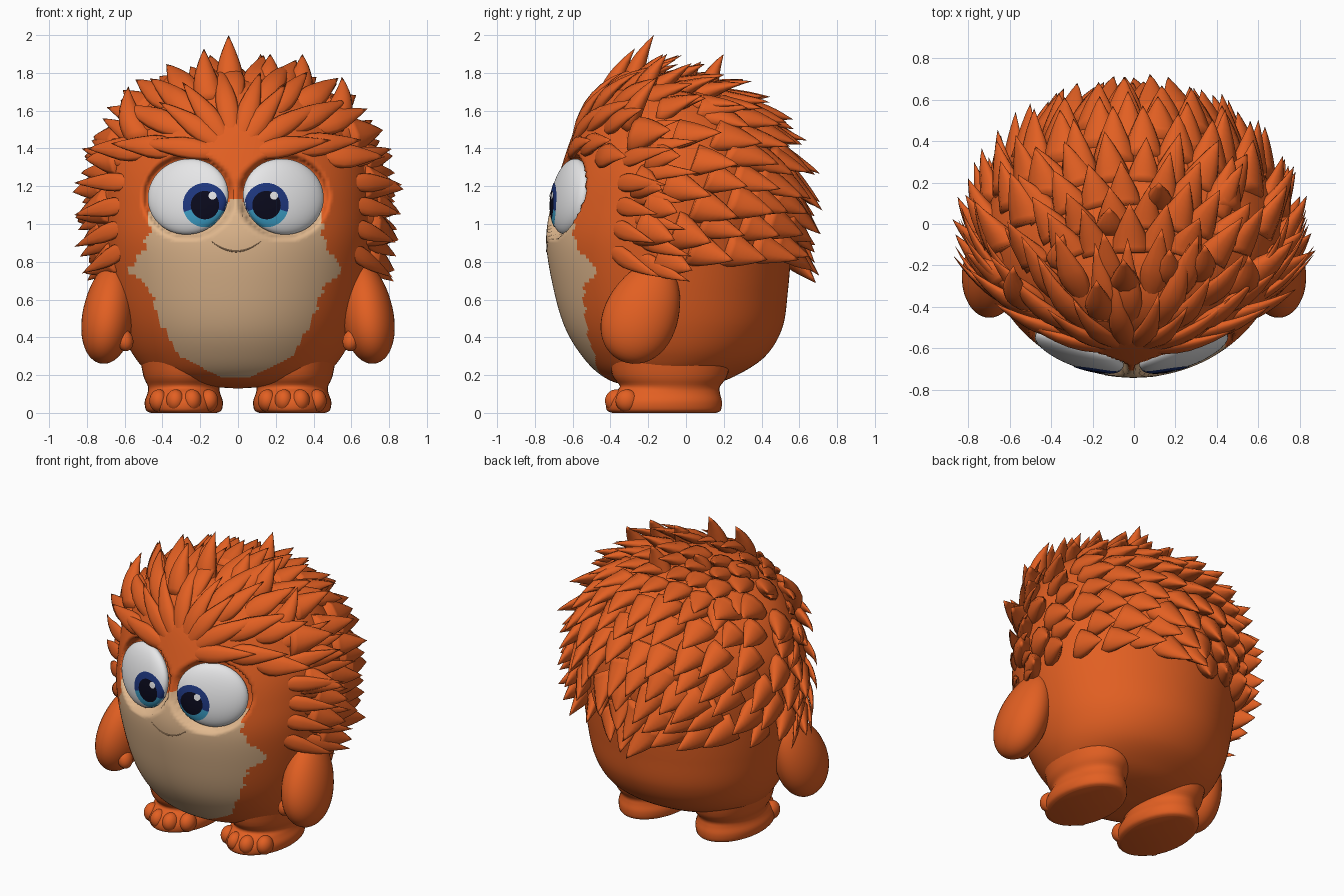
import bpy, bmesh, math, random
from math import sin, cos, pi, radians
from mathutils import Vector, Matrix
from mathutils.bvhtree import BVHTree

random.seed(4)
cube = bpy.data.objects.get("Cube")
if cube:
    bpy.data.objects.remove(cube)


def material(name, rgb):
    m = bpy.data.materials.new(name)
    m.use_nodes = True
    m.diffuse_color = (*rgb, 1)
    m.node_tree.nodes["Principled BSDF"].inputs["Base Color"].default_value = (*rgb, 1)
    return m


ORANGE = material("orange fur", (0.76, 0.115, 0.016))
TAN = material("tan belly", (0.75, 0.48, 0.27))
CREASE = material("mouth brown", (0.5, 0.3, 0.16))
WHITE = material("eye white", (0.85, 0.85, 0.86))
NAVY = material("iris navy", (0.013, 0.038, 0.21))
SKY = material("iris light blue", (0.045, 0.35, 0.58))
BLACK = material("pupil black", (0.003, 0.003, 0.012))


def finish(name, bm, mats, closed=True):
    """Turn a bmesh into a smooth-shaded object."""
    if closed:
        bmesh.ops.recalc_face_normals(bm, faces=bm.faces[:])
    for f in bm.faces:
        f.smooth = True
    me = bpy.data.meshes.new(name)
    bm.to_mesh(me)
    for m in mats:
        me.materials.append(m)
    ob = bpy.data.objects.new(name, me)
    bpy.context.collection.objects.link(ob)


def catmull(rows, steps):
    """Smoothly resample a list of profile rows."""
    out = []
    for i in range(len(rows) - 1):
        a, b, c, d = (Vector(rows[min(max(i + k, 0), len(rows) - 1)]) for k in (-1, 0, 1, 2))
        for s in range(steps):
            t = s / steps
            out.append(b + (c - a) * t / 2 + (a - b * 2.5 + c * 2 - d / 2) * t * t
                       + ((b - c) * 1.5 + (d - a) / 2) * t ** 3)
    return out + [Vector(rows[-1])]


def loft(rows, cols, steps, cx=0.0):
    """Closed body of elliptic rings; each row is height, half width, front, back."""
    bm = bmesh.new()
    rings = []
    for z, rx, front, back in catmull(rows, steps):
        mid, ry = (front + back) / 2, (back - front) / 2
        rings.append([bm.verts.new((cx + rx * sin(2 * pi * k / cols), mid - ry * cos(2 * pi * k / cols), z))
                      for k in range(cols)])
    for lo, hi in zip(rings, rings[1:]):
        for k in range(cols):
            n = (k + 1) % cols
            bm.faces.new((lo[k], lo[n], hi[n], hi[k]))
    bm.faces.new(rings[0])
    bm.faces.new(rings[-1])
    bmesh.ops.recalc_face_normals(bm, faces=bm.faces[:])
    return bm


def ellipsoid(bm, pos, scale, rx=0, ry=0, rz=0, taper=0.0):
    rot = Matrix.Rotation(radians(rz), 4, "Z") @ Matrix.Rotation(radians(ry), 4, "Y") @ Matrix.Rotation(radians(rx), 4, "X")
    matrix = Matrix.Translation(pos) @ rot @ Matrix.Diagonal((*scale, 1))
    for v in bmesh.ops.create_uvsphere(bm, u_segments=40, v_segments=24, radius=1)["verts"]:
        k = 1 - taper * v.co.z
        v.co = matrix @ Vector((v.co.x * k, v.co.y * k, v.co.z))


# Body with eye sockets and a tan belly patch
bm = loft([(0.13, 0.02, -0.1, -0.06), (0.15, 0.28, -0.33, 0.13), (0.2, 0.45, -0.45, 0.27),
           (0.3, 0.55, -0.55, 0.42), (0.45, 0.62, -0.64, 0.51), (0.65, 0.67, -0.7, 0.54),
           (0.9, 0.71, -0.74, 0.56), (1.1, 0.72, -0.715, 0.57), (1.3, 0.7, -0.66, 0.53),
           (1.5, 0.61, -0.59, 0.43), (1.62, 0.5, -0.52, 0.32), (1.7, 0.38, -0.44, 0.19),
           (1.75, 0.22, -0.34, 0.03), (1.77, 0.02, -0.2, -0.17)], 200, 12)
for v in bm.verts:
    for s in (1, -1):
        q = math.hypot((v.co.x + 0.012 - s * 0.252) / 0.215, (v.co.z - 1.145) / 0.2)
        if v.co.y < -0.3 and q < 1.12:
            v.co.y += 0.075 * min(1, (1.12 - q) / 0.1)
bm.normal_update()
bvh = BVHTree.FromBMesh(bm)
outline = [(0.19, 0.08), (0.3, 0.3), (0.5, 0.41), (0.66, 0.46), (0.76, 0.57), (0.84, 0.5),
           (0.95, 0.46), (1.06, 0.46), (1.08, 0.08), (1.13, 0.02)]
for f in bm.faces:
    p = f.calc_center_median()
    if p.y > -0.2:
        continue
    for (z0, w0), (z1, w1) in zip(outline, outline[1:]):
        if z0 <= p.z < z1:
            w = w0 + (w1 - w0) * (p.z - z0) / (z1 - z0)
            w += 0.012 * sin(p.z * 70 + (p.x > 0)) if 0.4 < p.z < 1 else 0
            f.material_index = int(abs(p.x + 0.012) < w)
finish("body", bm, [ORANGE, TAN])

# Smile
curve = bpy.data.curves.new("smile", "CURVE")
curve.dimensions = "3D"
curve.bevel_depth = 0.005
line = curve.splines.new("POLY")
line.points.add(16)
for k, pt in enumerate(line.points):
    x = -0.13 + 0.26 * k / 16
    hit = bvh.ray_cast(Vector((x - 0.01, -2, 0.855 + 3.1 * x * x)), Vector((0, 1, 0)))[0]
    pt.co = (*hit, 1)
    pt.radius = 1 - 0.7 * abs(k - 8) / 8
curve.materials.append(CREASE)
bpy.context.collection.objects.link(bpy.data.objects.new("smile", curve))


def drape(name, surface, cx, cz, radius, lift, mats, rule):
    """Round plate laid on a surface from the front."""
    bm = bmesh.new()
    segs, rings = 40, 14

    def vert(r, a):
        o = Vector((cx + r * cos(a), -2, cz + r * sin(a)))
        hit = surface.ray_cast(o, Vector((0, 1, 0)))[0]
        if hit is None:
            hit = surface.find_nearest(Vector((o.x, -0.68, o.z)))[0]
        return bm.verts.new(hit - Vector((0, lift, 0)))
    grid = [[vert(radius * (k + 0.02) / rings, 2 * pi * j / segs) for j in range(segs)] for k in range(rings + 1)]
    bm.faces.new(grid[0])
    for a, b in zip(grid, grid[1:]):
        for j in range(segs):
            n = (j + 1) % segs
            bm.faces.new((a[j], b[j], b[n], a[n]))
    bm.normal_update()
    for f in bm.faces:
        p = f.calc_center_median()
        f.material_index = rule(math.hypot(p.x - cx, p.z - cz), p.z - cz)
        if f.normal.y > 0:
            f.normal_flip()
    finish(name, bm, mats, closed=False)


def iris_rule(r, dz):
    return 2 if r < 0.072 else int(dz < -0.03)


for s, side in ((1, "left"), (-1, "right")):
    # Eyes
    bm = bmesh.new()
    ellipsoid(bm, (s * 0.252 - 0.012, -0.612, 1.145), (0.226, 0.072, 0.203), rx=-9, rz=20 * s)
    eye = BVHTree.FromBMesh(bm)
    finish(side + "_eye", bm, [WHITE])
    ix = s * 0.163 - 0.012
    drape(side + "_iris", eye, ix, 1.1, 0.117, 0.004, [NAVY, SKY, BLACK], iris_rule)
    drape(side + "_eye_glint", eye, ix + 0.04, 1.15, 0.021, 0.008, [WHITE], lambda r, dz: 0)

    # Arms with thumbs
    bm = bmesh.new()
    ellipsoid(bm, (s * 0.685, -0.23, 0.535), (0.135, 0.195, 0.285), rx=-22, ry=-8 * s, taper=0.15)
    ellipsoid(bm, (s * 0.6, -0.345, 0.385), (0.045, 0.05, 0.06), rx=-20, ry=15 * s)
    finish(side + "_arm", bm, [ORANGE])

    # Legs, feet and toes
    bm = loft([(0, 0.175, -0.39, 0.16), (0.015, 0.2, -0.42, 0.185), (0.06, 0.207, -0.42, 0.19),
               (0.105, 0.192, -0.39, 0.18), (0.14, 0.19, -0.35, 0.18), (0.2, 0.215, -0.39, 0.22),
               (0.34, 0.24, -0.42, 0.25)], 40, 4, s * 0.287)
    for k in range(4):
        u = (k - 1.5) * 0.088
        ellipsoid(bm, (s * 0.287 + u, -0.125 - 0.25 * math.sqrt(1 - (u / 0.2) ** 2), 0.064), (0.05, 0.06, 0.06))
    finish(side + "_foot", bm, [ORANGE])


def tuft(bm, frames, w, root, thick):
    """Tapered lock through (position, direction, normal) frames."""
    last, prev, sides = len(frames) - 1, None, 10
    for i, (p, d, n) in enumerate(frames):
        t = i / last
        if i == last:
            tip = bm.verts.new(p)
            for k in range(sides):
                bm.faces.new((prev[k], prev[(k + 1) % sides], tip))
            return
        r = w * min(1, root + (1 - root) * t / 0.45) * (1 - t ** 1.7)
        across = d.cross(n).normalized()
        ring = [bm.verts.new(p + across * r * cos(2 * pi * k / sides) + n * r * thick * sin(2 * pi * k / sides))
                for k in range(sides)]
        if prev:
            for k in range(sides):
                q = (k + 1) % sides
                bm.faces.new((prev[k], prev[q], ring[q], ring[k]))
        else:
            bm.faces.new(ring)
        prev = ring


def lock(bm, start, d, length, w, lift, root=1.0, thick=0.7, skip=0.0, sink=0.03):
    """Lock that follows the body surface and lifts off at its tip."""
    p, n = bvh.find_nearest(start)[:2]
    steps = 8
    frames = []
    ahead = int(skip / 0.04)
    for i in range(ahead + steps + 1):
        d = (d - n * d.dot(n)).normalized()
        if i >= ahead:
            t = (i - ahead) / steps
            frames.append((p + n * ((lift + sink) * t ** 1.4 - sink), d, n))
        p, n = bvh.find_nearest(p + d * (length / steps if i >= ahead else 0.04))[:2]
    tuft(bm, frames, w, root, thick)


jit = random.uniform
flow = Vector((0, 0.85, -0.3))

# Broad quills in staggered rows over the back and flanks
bm = bmesh.new()
for row in range(7):
    z = 0.86 + row * 0.125
    reach = bvh.ray_cast(Vector((0, -0.08, z)), Vector((1, 0, 0)))[0].x
    count = int(20 * reach)
    for k in range(count):
        a = radians(-106 + 212 * (k + 0.5 * (row % 2)) / (count - 0.5)) + jit(-0.05, 0.05)
        o = Vector((0, -0.08, z + 0.05 * cos(a) * (row < 6) + jit(-0.025, 0.025)))
        hit = bvh.ray_cast(o, Vector((sin(a), cos(a), 0)))[0]
        lock(bm, hit, flow.copy(), jit(0.16, 0.22), jit(0.09, 0.115), jit(0.12, 0.165), thick=0.75)
finish("back_quills", bm, [ORANGE])

# Quills over the crown
bm = bmesh.new()
for row in range(4):
    for k in range(-3, 4):
        x = (k + 0.5 * (row % 2) - 0.25) * 0.14 + jit(-0.02, 0.02)
        hit = bvh.ray_cast(Vector((x, -0.14 + row * 0.115 - 0.3 * x * x, 3)), Vector((0, 0, -1)))[0]
        lock(bm, hit, Vector((1.2 * x, 0.8, 0)), jit(0.17, 0.23), jit(0.08, 0.1), jit(0.1, 0.14))
finish("crown_quills", bm, [ORANGE])

# Swept locks beside the face
bm = bmesh.new()
for s in (1, -1):
    for k in range(12):
        a = s * radians(112 + 10 * (k % 2) + jit(-3, 3))
        hit = bvh.ray_cast(Vector((0, -0.08, 0.84 + k * 0.055)), Vector((sin(a), cos(a), 0)))[0]
        lock(bm, hit, flow + Vector((0, 0, 0.025 * k)), jit(0.32, 0.4), 0.07, jit(0.11, 0.16),
             root=0.25, thick=0.45, sink=0.04)
finish("cheek_locks", bm, [ORANGE])

# Forehead locks fanning out from between the eyes
bm = bmesh.new()
brow = Vector((-0.012, -0.65, 1.37))
for skip, count, spread, length in ((0.04, 8, 74, 0.52), (0.28, 9, 78, 0.44), (0.48, 10, 80, 0.35)):
    for k in range(count):
        a = radians(spread * (2 * k / (count - 1) - 1) + jit(-4, 4))
        lock(bm, brow, Vector((sin(a), 0, cos(a))), length * jit(0.9, 1.15), 0.08 + 0.04 * skip,
             0.05 + 0.19 * skip, root=0.3, thick=0.5, skip=skip)
finish("forehead_locks", bm, [ORANGE])

# Upright crest tufts
bm = bmesh.new()
for tip in ((-0.05, -0.17, 2.0), (-0.18, -0.27, 1.93), (0.17, -0.12, 1.9), (0.34, -0.1, 1.9), (0.12, 0.2, 1.9),
            (-0.34, -0.05, 1.8), (0.55, -0.15, 1.78), (-0.58, -0.2, 1.73), (-0.12, 0.08, 1.86)):
    tip = Vector(tip)
    base = bvh.find_nearest(tip + Vector((-0.25 * tip.x, -0.12, -0.28)))[0] - Vector((0, 0, 0.06))
    bend = (base + tip) / 2 + Vector((0.12 * tip.x, -0.04, 0))
    d = (tip - base).normalized()
    n = Vector((0, -1, 0))
    n = (n - d * n.dot(d)).normalized()
    tuft(bm, [(base * (1 - t) ** 2 + bend * 2 * t * (1 - t) + tip * t * t, d, n) for t in (i / 8 for i in range(9))],
         0.085, 0.9, 0.75)
finish("crest_tufts", bm, [ORANGE])
